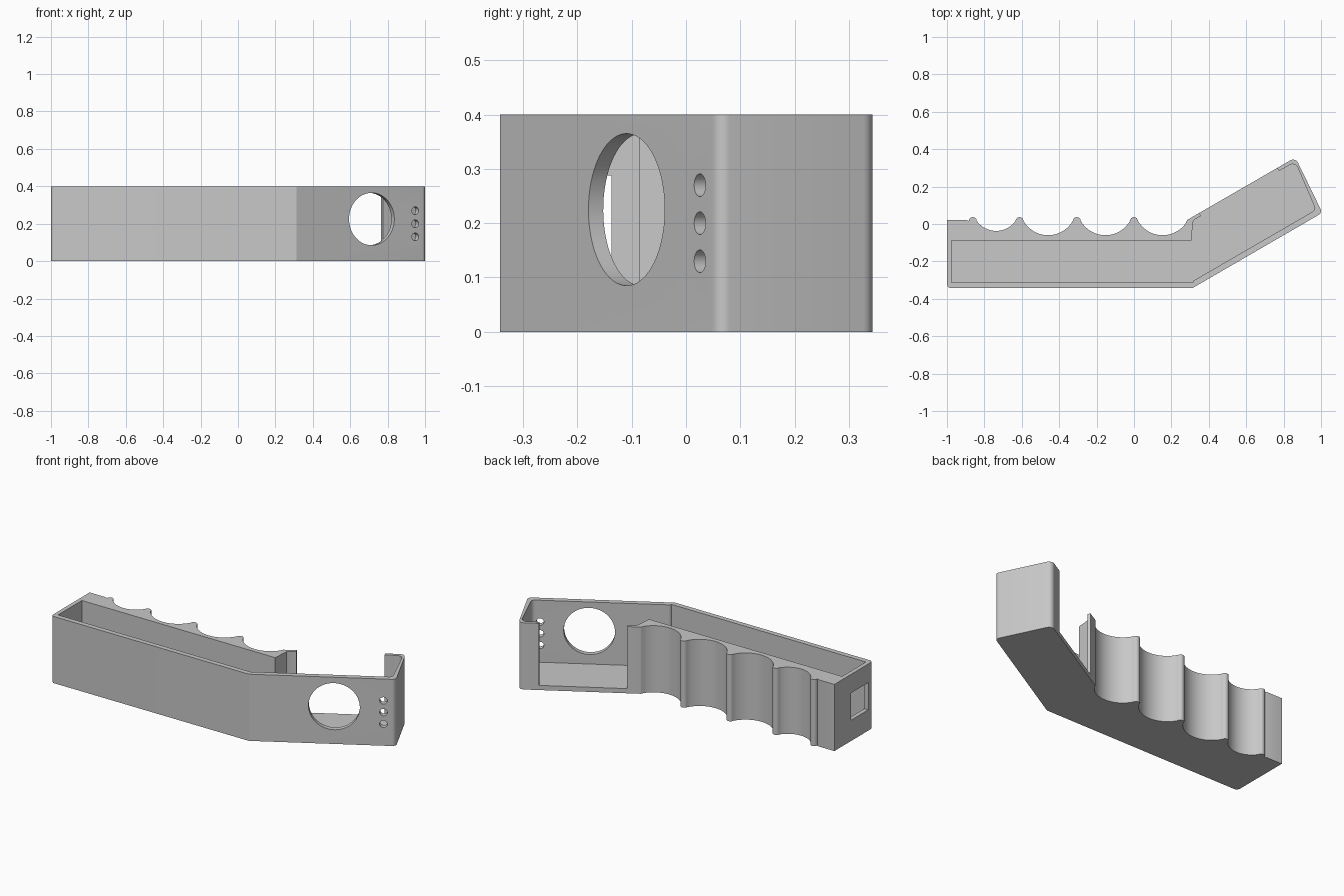
import bpy, bmesh, math
from mathutils import Vector, Matrix

if "Cube" in bpy.data.objects:
    bpy.data.objects.remove(bpy.data.objects["Cube"], do_unlink=True)

HEIGHT, FLOOR = 0.4, 0.028

grey = bpy.data.materials.new("plain grey")
grey.use_nodes = True
grey.diffuse_color = (0.58, 0.58, 0.58, 1)
grey.node_tree.nodes["Principled BSDF"].inputs["Base Color"].default_value = grey.diffuse_color


def finish(name, bm):
    bmesh.ops.recalc_face_normals(bm, faces=bm.faces)
    mesh = bpy.data.meshes.new(name)
    bm.to_mesh(mesh)
    bm.free()
    mesh.materials.append(grey)
    obj = bpy.data.objects.new(name, mesh)
    bpy.context.collection.objects.link(obj)
    return obj


def prism(name, outline, z0, z1):
    bm = bmesh.new()
    face = bm.faces.new([bm.verts.new((x, y, z0)) for x, y in outline])
    top = bmesh.ops.extrude_face_region(bm, geom=[face])["geom"]
    moved = [v for v in top if isinstance(v, bmesh.types.BMVert)]
    bmesh.ops.translate(bm, verts=moved, vec=(0, 0, z1 - z0))
    # Keep the starting face as the closing cap
    if not any(all(abs(v.co.z - z0) < 1e-6 for v in f.verts) for f in bm.faces):
        bmesh.ops.holes_fill(bm, edges=bm.edges)
    return finish(name, bm)


def cylinder(name, centre, radius, direction, segments):
    bm = bmesh.new()
    turn = Vector((0, 0, 1)).rotation_difference(direction).to_matrix().to_4x4()
    bmesh.ops.create_cone(bm, cap_ends=True, segments=segments, radius1=radius, radius2=radius,
                          depth=0.16, matrix=Matrix.Translation(centre) @ turn)
    return finish(name, bm)


def arc(x0, x1, y, rise, steps):
    """Arc over a level chord; a negative rise makes a hollow."""
    half, s = (x1 - x0) / 2, abs(rise)
    r = (half * half + s * s) / (2 * s)
    sweep = math.atan2(half, r - s)
    sign = math.copysign(1, rise)
    pts = []
    for i in range(steps + 1):
        a = -sweep + 2 * sweep * i / steps
        pts.append(((x0 + x1) / 2 + r * math.sin(a), y + sign * (s - r + r * math.cos(a))))
    return pts


def fillet(before, corner, after, radius, steps=8):
    """Points rounding a corner; both ends of the arc touch the straight sides."""
    c = Vector(corner)
    u, v = (Vector(before) - c).normalized(), (Vector(after) - c).normalized()
    half = u.angle(v) / 2
    centre = c + (u + v).normalized() * (radius / math.sin(half))
    reach = radius / math.tan(half)
    start, end = c + u * reach - centre, c + v * reach - centre
    a0 = math.atan2(start.y, start.x)
    turn = math.atan2(start.x * end.y - start.y * end.x, start.dot(end))
    return [(centre.x + radius * math.cos(a0 + turn * i / steps),
             centre.y + radius * math.sin(a0 + turn * i / steps)) for i in range(steps + 1)]


# Outer outline: finger grips along the back, then the angled head
GRIP = 0.017
ridges = [-0.862, -0.612, -0.306, 0.0]
outline = [(-1, 0.022), (-0.9, 0.022)]
for i, x in enumerate(ridges):
    outline += arc(x - 0.021, x + 0.021, GRIP, 0.02, 8)
    stop = ridges[i + 1] - 0.021 if i < 3 else 0.285
    outline += arc(x + 0.021, stop, GRIP, -0.054 if i == 0 else -0.077, 20)[1:-1]
neck, head_back, head_front = (0.285, 0.022), (0.863, 0.356), (1.007, 0.06)
bend, heel = (0.312, -0.343), (-1, -0.343)
outline += fillet((0.27, 0), neck, head_back, 0.012, 4)
outline += fillet(neck, head_back, head_front, 0.03)
outline += fillet(head_back, head_front, bend, 0.025)
outline += [bend]
outline += fillet(bend, heel, (-1, 0), 0.022)
body = prism("handle_tray", outline, 0, HEIGHT)

# Cavity, running out through the gap in the back of the head
inner_back, inner_front, stub = (0.862, 0.333), (0.972, 0.076), (0.775, 0.283)
cavity = [(-0.975, -0.313), (-0.975, -0.087), (0.307, -0.087), (0.315, 0.012),
          (0.325, 0.024), (0.358, 0.043), (0.308, 0.13), (0.725, 0.37), stub]
cavity += fillet(stub, inner_back, inner_front, 0.03)
cavity += fillet(inner_back, inner_front, (0.32, -0.302), 0.022)
cavity += [(0.32, -0.302), (0.314, -0.313)]
cutters = [prism("cavity_cutter", cavity, FLOOR, HEIGHT + 0.1)]

# Round opening and three small holes in the angled front wall
inward = Vector((-0.5, math.sqrt(0.75), 0))
cutters.append(cylinder("port_cutter", Vector((0.715, -0.11, 0.225)), 0.14, inward, 64))
for z in (0.13, 0.2, 0.27):
    cutters.append(cylinder("vent_cutter", Vector((0.949, 0.023, z)), 0.021, inward, 24))

# Square window in the end wall
window = [(-1.05, -0.3), (-1.05, -0.137), (-0.93, -0.137), (-0.93, -0.3)]
cutters.append(prism("window_cutter", window, 0.125, 0.288))

bpy.ops.object.select_all(action="DESELECT")
bpy.context.view_layer.objects.active = body
body.select_set(True)
for cutter in cutters:
    cutter.hide_render = True
    mod = body.modifiers.new(cutter.name, "BOOLEAN")
    mod.operation, mod.solver, mod.object = "DIFFERENCE", "EXACT", cutter
    bpy.ops.object.modifier_apply(modifier=mod.name)
for cutter in cutters:
    bpy.data.objects.remove(cutter, do_unlink=True)
bpy.ops.object.shade_smooth_by_angle(angle=math.radians(30))
